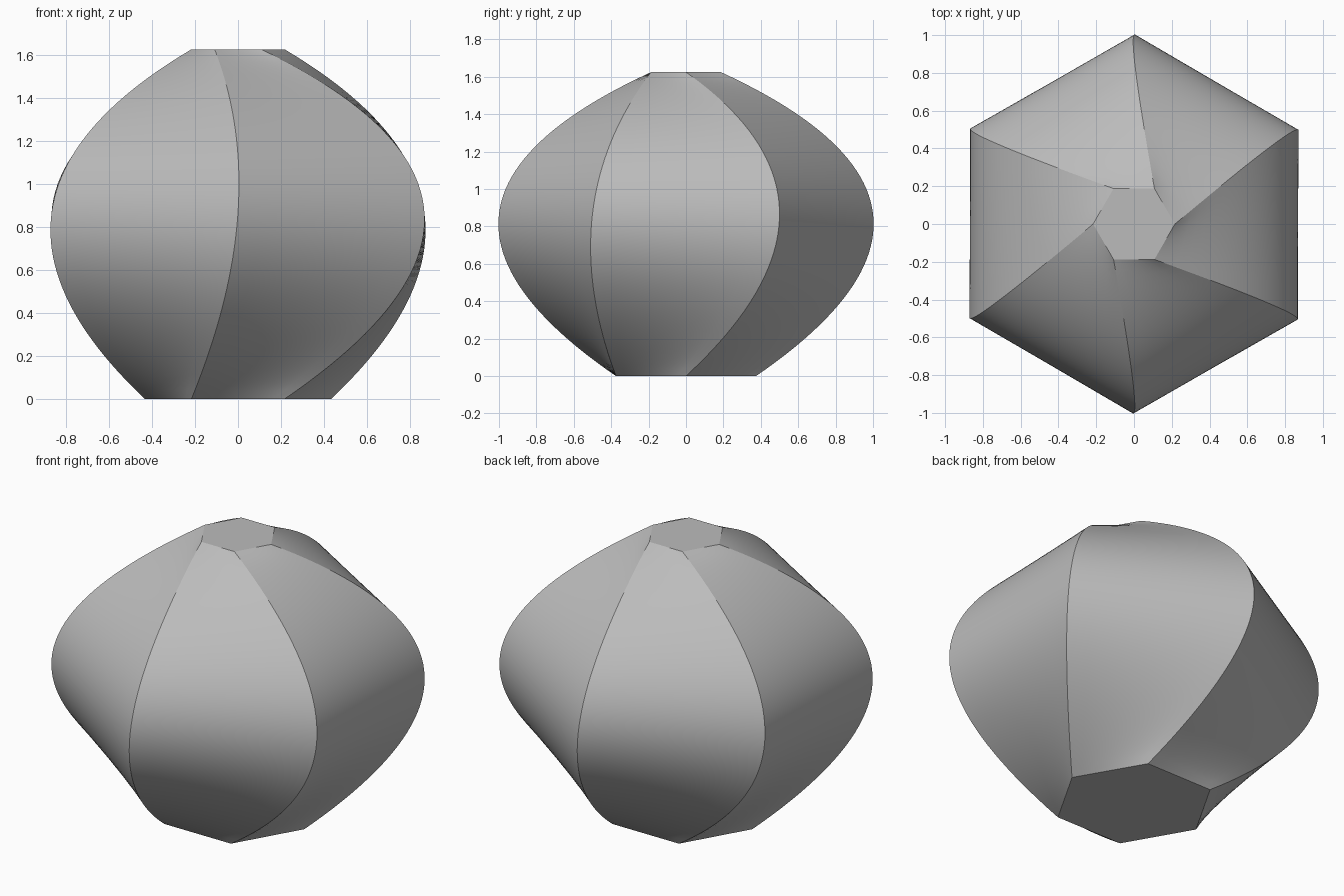
import bpy, bmesh, math
from mathutils import Vector

cube = bpy.data.objects.get("Cube")
if cube:
    bpy.data.objects.remove(cube, do_unlink=True)

SIDES, RINGS, SPLIT = 6, 48, 8

# Three guiding hexagons: radius, height, turn in degrees
SECTIONS = [(0.433, 0.0, 0), (1.0, 0.866, 30), (0.2165, 1.624, 0)]


def corner(section, i):
    radius, height, turn = section
    a = math.radians(turn + 360 / SIDES * i)
    return Vector((radius * math.cos(a), radius * math.sin(a), height))


def loft_point(i, t):
    """Corner i on the parabola running through the three hexagons."""
    low, mid, high = (corner(s, i) for s in SECTIONS)
    return (low * (2 * t - 1) * (t - 1)
            + mid * 4 * t * (1 - t)
            + high * t * (2 * t - 1))


# Stack of hexagonal rings with straight sides
bm = bmesh.new()
rings = []
for r in range(RINGS + 1):
    t = r / RINGS
    ring = []
    for i in range(SIDES):
        a, b = loft_point(i, t), loft_point(i + 1, t)
        ring += [bm.verts.new(a.lerp(b, s / SPLIT)) for s in range(SPLIT)]
    rings.append(ring)

# Side walls
count = SIDES * SPLIT
for low, high in zip(rings, rings[1:]):
    for k in range(count):
        n = (k + 1) % count
        bm.faces.new((low[k], low[n], high[n], high[k]))

# Flat ends
bm.faces.new(rings[0][::-1])
bm.faces.new(rings[-1])
bm.normal_update()

mesh = bpy.data.meshes.new("twisted_hexagon_body")
bm.to_mesh(mesh)
bm.free()
body = bpy.data.objects.new("twisted_hexagon_body", mesh)
bpy.context.collection.objects.link(body)

# Plain grey
grey = bpy.data.materials.new("plain_grey")
grey.use_nodes = True
colour = (0.5, 0.5, 0.5, 1)
grey.diffuse_color = colour
grey.node_tree.nodes["Principled BSDF"].inputs["Base Color"].default_value = colour
mesh.materials.append(grey)

# Smooth walls with crisp corners
bpy.ops.object.select_all(action="DESELECT")
body.select_set(True)
bpy.context.view_layer.objects.active = body
bpy.ops.object.shade_smooth_by_angle(angle=math.radians(25))
